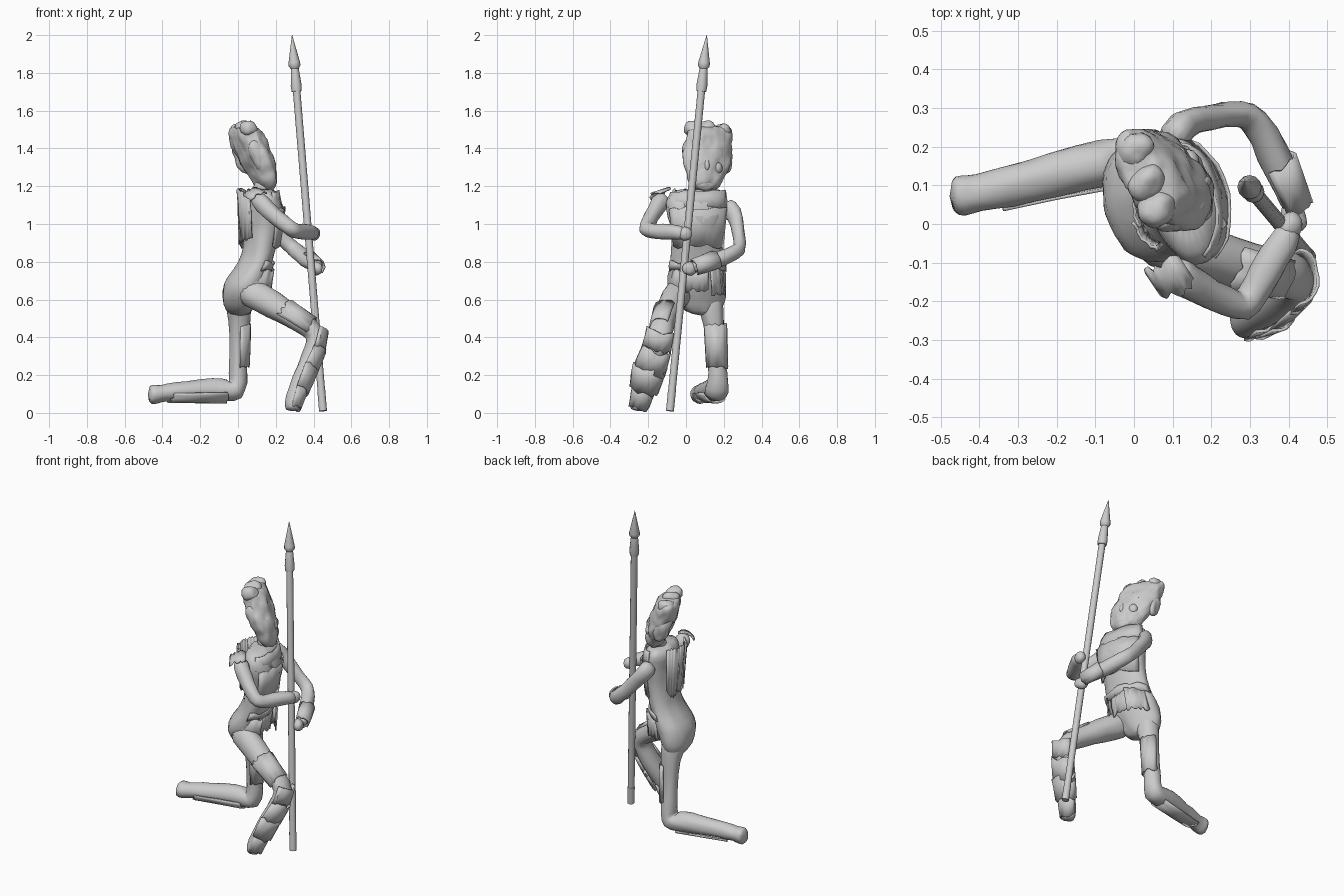
import bpy, bmesh, random
from math import cos, sin, pi, radians
from mathutils import Vector, Matrix

random.seed(4)
lumps = bpy.data.textures.new('lumps', 'CLOUDS')
lumps.noise_scale = .07


def finish(bm, name, angle=40):
    bmesh.ops.recalc_face_normals(bm, faces=bm.faces)
    me = bpy.data.meshes.new(name)
    bm.to_mesh(me)
    bm.free()
    ob = bpy.data.objects.new(name, me)
    bpy.context.collection.objects.link(ob)
    bpy.ops.object.select_all(action='DESELECT')
    ob.select_set(True)
    bpy.context.view_layer.objects.active = ob
    bpy.ops.object.shade_smooth_by_angle(angle=radians(angle))
    return ob


def roughen(ob, levels, strength):
    """Smooth the cage, then give it a carved, lumpy surface."""
    s = ob.modifiers.new('smooth', 'SUBSURF')
    s.levels = s.render_levels = levels
    d = ob.modifiers.new('lumps', 'DISPLACE')
    d.texture = lumps
    d.strength = strength


def sweep(name, pts, u, arc=360, n=16, flat=False, jit=0.0, sub=1, thick=0, rough=.016):
    """Tube (or open arc shell) through points (x, y, z, radius along u, radius across)."""
    bm = bmesh.new()
    P = [Vector(p[:3]) for p in pts]
    u = Vector(u)
    closed = arc == 360
    rings = []
    for i, p in enumerate(pts):
        a = (P[i] - P[i - 1]).normalized() if i else Vector()
        b = (P[i + 1] - P[i]).normalized() if i < len(P) - 1 else Vector()
        t = Vector((0, 0, 1)) if flat else (a + b).normalized()
        ul = (u - t * u.dot(t)).normalized()
        vl = t.cross(ul)
        ring = []
        for k in range(n if closed else n + 1):
            an = radians(arc) * (k / n - 0.5)
            f = 1 + random.uniform(-jit, jit)
            ragged = Vector()
            if not closed and i in (0, len(P) - 1):
                ragged = t * random.uniform(-0.012, 0.012)
            ring.append(bm.verts.new(P[i] + ragged + f * (ul * p[3] * cos(an) + vl * p[4] * sin(an))))
        rings.append(ring)
    for r0, r1 in zip(rings, rings[1:]):
        m = len(r0)
        for k in range(m if closed else m - 1):
            bm.faces.new((r0[k], r0[(k + 1) % m], r1[(k + 1) % m], r1[k]))
    if closed:
        bm.faces.new(rings[0])
        bm.faces.new(rings[-1])
    ob = finish(bm, name, 180 if sub else 35)
    if thick:
        s = ob.modifiers.new('thickness', 'SOLIDIFY')
        s.thickness = thick
        s.offset = 0
    if sub:
        roughen(ob, sub, rough)
    return ob


def blob(name, c, r, yaw=0, tilt=0, rough=0):
    bm = bmesh.new()
    M = (Matrix.Translation(c) @ Matrix.Rotation(radians(yaw), 4, 'Z')
         @ Matrix.Rotation(radians(tilt), 4, 'Y') @ Matrix.Diagonal((*r, 1)))
    bmesh.ops.create_icosphere(bm, subdivisions=2, radius=1, matrix=M)
    ob = finish(bm, name, 60)
    if rough:
        roughen(ob, 1, rough)
    return ob


def shell(name, p, q, r0, r1, u, arc, flat=False):
    """Ragged armour plate wrapped around the line p-q."""
    m = [(a + b) / 2 for a, b in zip(p, q)]
    rm = [(a + b) / 2 for a, b in zip(r0, r1)]
    return sweep(name, [(*p, *r0), (*m, *rm), (*q, *r1)], u, arc, 10, flat,
                 jit=0.03, sub=0, thick=0.008)


Y, Z, X = (0, 1, 0), (0, 0, 1), (1, 0, 0)

# spear: shaft, butt, socket and pointed blade along one line
foot, tip = Vector((0.45, -0.085, 0.01)), Vector((0.286, 0.11, 2.0))
def along(rows):
    return [(*foot.lerp(tip, t), r, r) for t, r in rows]
sweep('spear_shaft', along([(0, .019), (.06, .02), (.86, .02)]), X, n=12, sub=0)
sweep('spear_butt', along([(0, .021), (.055, .021)]), X, n=12, sub=0)
sweep('spear_socket', along([(.85, .026), (.865, .029), (.91, .021), (.918, .017)]), X, n=12, sub=0)
sweep('spear_blade', along([(.91, .02), (.918, .031), (.926, .031), (1, .001)]), X, n=12, sub=0)

# torso, pelvis and neck as stacked sections
FACE = (0.97, 0.22, 0)
torso = [(.01, .10, .51, .05, .07), (0, .08, .57, .085, .125), (.025, .055, .65, .108, .165),
         (.045, .055, .72, .108, .158), (.10, .06, .80, .08, .147), (.12, .06, .90, .087, .137),
         (.14, .06, 1.0, .102, .15), (.145, .055, 1.08, .102, .165), (.125, .055, 1.15, .087, .168),
         (.12, .065, 1.19, .055, .12)]
sweep('torso', torso, FACE, n=20, flat=True, jit=.02)
sweep('neck', [(.125, .09, 1.15, .05, .055), (.13, .10, 1.25, .05, .055)], X, flat=True, n=12)

# head: narrow front to back, wide across, turned to one side
HEAD = (0.88, 0.47, 0)
head = [(.15, .105, 1.18, .04, .06), (.14, .105, 1.215, .06, .09), (.125, .105, 1.28, .072, .125),
        (.09, .11, 1.36, .082, .142), (.055, .12, 1.43, .082, .142), (.035, .125, 1.49, .068, .135),
        (.03, .125, 1.525, .045, .115)]
sweep('head', head, HEAD, n=18, flat=True, jit=.04, sub=2, rough=.03)
for i, (t, h) in enumerate(((-1, 1.505), (-.2, 1.51), (.75, 1.495))):
    blob(f'hair_lock_{i}', (.03 - .03 * t, .125 + .085 * t, h), (.05, .055, .042), -28, 20, .03)
for s in (-1, 1):
    blob(f'side_hair_{s}', (.065 - .045 * s, .112 + .095 * s, 1.36), (.05, .035, .10), 28, -20, .03)
    blob(f'brow_{s}', (.143 - .02 * s, .115 + .045 * s, 1.365), (.02, .04, .014), 10)
    blob(f'cheek_{s}', (.160 - .016 * s, .11 + .05 * s, 1.295), (.026, .034, .034), 10)
blob('nose', (.183, .11, 1.315), (.016, .015, .034), 10, -15)
blob('beard', (.172, .105, 1.205), (.032, .055, .032), 20, 0, .025)
blob('lips', (.184, .107, 1.255), (.012, .025, .009), 10)

# front leg: raised knee, foot planted
front = [(.02, -.02, .66, .08, .085), (.12, -.06, .61, .075, .078), (.25, -.10, .535, .068, .068),
         (.37, -.125, .46, .064, .060), (.42, -.135, .41, .064, .054), (.41, -.15, .35, .066, .056),
         (.36, -.19, .23, .068, .055), (.31, -.23, .12, .057, .05), (.287, -.25, .04, .05, .042),
         (.285, -.255, .008, .044, .037)]
sweep('front_leg', front, Y, n=14, jit=.03)
shell('front_thigh_plate', (.24, -.10, .54), (.385, -.13, .445), (.07, .07), (.064, .062), (.2, -.5, .6), 150)
shell('knee_plate', (.43, -.135, .44), (.405, -.155, .34), (.048, .072), (.056, .076), X, 180)
shell('shin_plate_upper', (.41, -.155, .34), (.355, -.195, .22), (.058, .074), (.06, .084), X, 190)
shell('shin_plate_lower', (.365, -.19, .25), (.315, -.225, .12), (.064, .088), (.06, .076), X, 190)
shell('ankle_plate', (.32, -.22, .14), (.29, -.25, .03), (.052, .062), (.042, .05), X, 190)

# back leg: kneeling, shin trailing behind
back = [(0, .11, .64, .085, .085), (.005, .135, .55, .065, .07), (.005, .155, .42, .047, .05),
        (0, .165, .25, .046, .045), (0, .17, .16, .056, .052), (-.005, .165, .115, .066, .066),
        (-.07, .16, .125, .062, .066), (-.2, .13, .122, .06, .057), (-.33, .095, .115, .054, .05),
        (-.41, .08, .103, .05, .042), (-.44, .075, .10, .055, .054), (-.475, .072, .10, .052, .05)]
sweep('back_leg', back, Y, n=14, jit=.03)
shell('back_thigh_plate', (.008, .155, .47), (.005, .165, .24), (.056, .058), (.054, .055), X, 170)
shell('back_shin_plate', (-.06, .155, .105), (-.36, .088, .10), (.050, .062), (.044, .054), (0, -.3, -1), 150)

# arms gripping the spear, with bulky cuffs closing over the fists
right = [(.10, -.10, 1.14, .05, .05), (.12, -.145, 1.11, .052, .048), (.20, -.18, 1.04, .042, .042),
         (.27, -.215, .98, .042, .042), (.295, -.205, .965, .043, .045), (.34, -.125, .96, .045, .047),
         (.385, -.045, .955, .042, .042), (.41, -.005, .95, .034, .032)]
left = [(.10, .20, 1.11, .05, .05), (.115, .26, 1.06, .055, .042), (.19, .275, .97, .042, .034),
        (.28, .288, .88, .042, .036), (.31, .275, .855, .043, .042), (.36, .18, .815, .044, .043),
        (.405, .09, .785, .04, .044), (.425, .03, .765, .034, .034)]
sweep('right_arm', right, Z, n=12, jit=.03)
sweep('left_arm', left, Z, n=12, jit=.03)
shell('left_cuff', (.375, .155, .81), (.42, .045, .772), (.047, .048), (.04, .042), (.5, .3, .3), 220)
for side, c, yaw in (('right', (.40, -.01, .95), 60), ('left', (.415, .02, .762), 120)):
    blob(side + '_fist', c, (.045, .034, .038), yaw, 0, .015)

# back plates, raised shoulder plate, chest, belt and skirt
for i, ang in enumerate((150, 185, 222)):
    d = (cos(radians(ang)), sin(radians(ang)), 0)
    shell(f'back_plate_{i}', (.125, .05, .88 + .02 * i), (.12, .05, 1.18), (.115, .115),
          (.12 + .01 * (i == 2), .13), d, 34 + 10 * (i > 0), True)
shell('shoulder_plate', (.07, -.09, 1.155), (.12, -.16, 1.125), (.035, .055), (.042, .055), (-.3, -.3, 1), 130)
shell('collar', (.125, .06, 1.09), (.125, .06, 1.17), (.106, .168), (.085, .155), FACE, 150, True)
shell('chest_plate', (.125, .057, .88), (.14, .055, 1.09), (.092, .14), (.106, .167), FACE, 140, True)
shell('belt', (.08, .06, .755), (.105, .06, .80), (.092, .155), (.084, .15), FACE, 170, True)
for i, ang in enumerate((-60, 0, 60)):
    t = radians(ang)
    e = 1 / ((cos(t) / .112) ** 2 + (sin(t) / .168) ** 2) ** .5
    shell(f'skirt_flap_{i}', (.045, .055, .63 + .02 * (i % 2)), (.075, .055, .76), (e * 1.03, .14),
          (e * .92, .13), (cos(t), sin(t), 0), 56, True)
